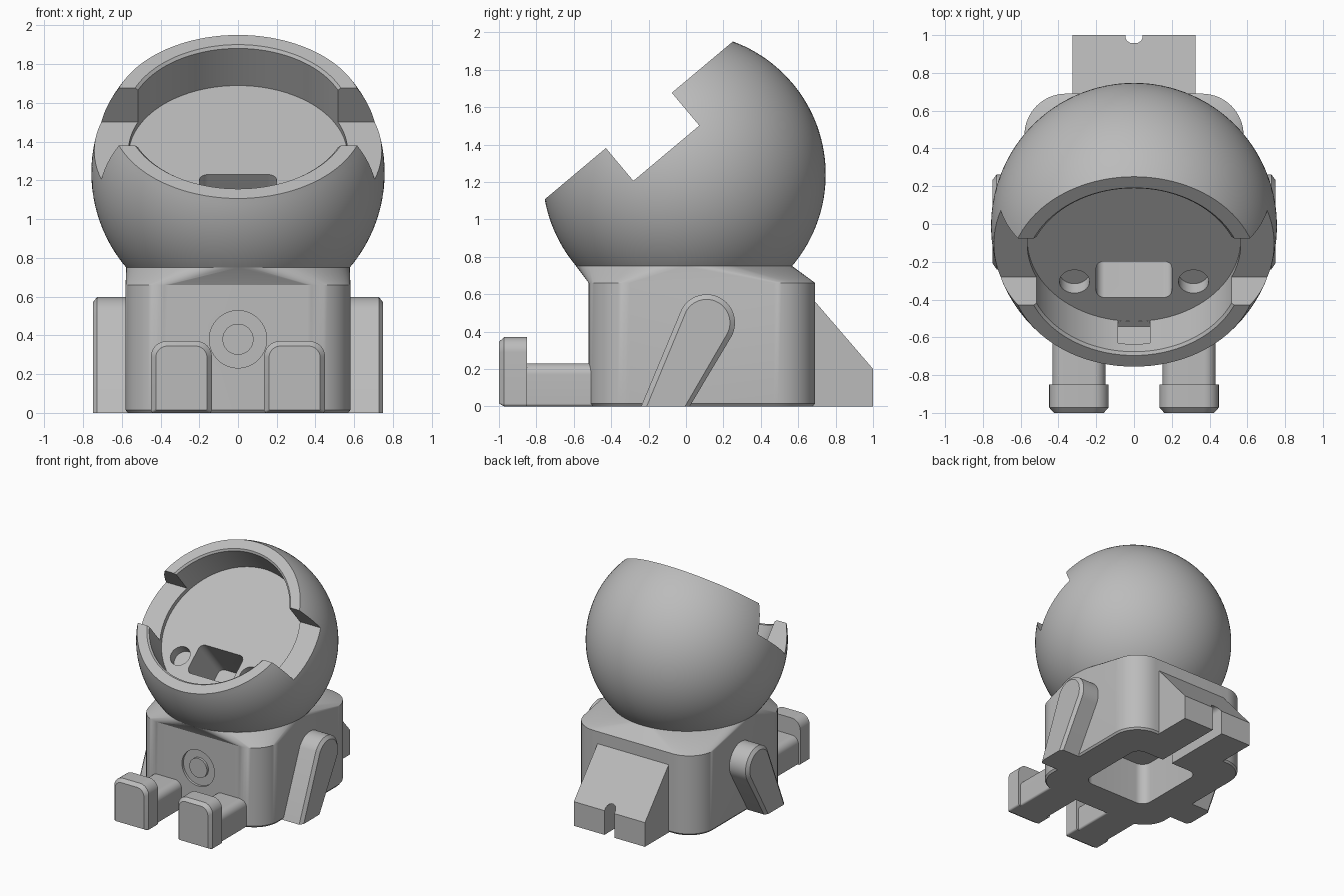
import bpy
import bmesh
from math import sin, cos, radians, sqrt, asin
from mathutils import Matrix, Vector

cube = bpy.data.objects.get("Cube")
if cube:
    bpy.data.objects.remove(cube, do_unlink=True)

GREY = (0.5, 0.5, 0.5, 1.0)
mat = bpy.data.materials.new("plain grey")
mat.use_nodes = True
mat.diffuse_color = GREY
bsdf = next(n for n in mat.node_tree.nodes if n.type == 'BSDF_PRINCIPLED')
bsdf.inputs["Base Color"].default_value = GREY


# ---------- helpers ----------
def finish(name, bm):
    bmesh.ops.remove_doubles(bm, verts=bm.verts, dist=1e-5)
    bmesh.ops.recalc_face_normals(bm, faces=bm.faces)
    mesh = bpy.data.meshes.new(name)
    bm.to_mesh(mesh)
    bm.free()
    mesh.materials.append(mat)
    obj = bpy.data.objects.new(name, mesh)
    bpy.context.collection.objects.link(obj)
    return obj


def loft(name, rings):
    """Skin a list of equal-length rings and cap both ends."""
    bm = bmesh.new()
    vs = [[bm.verts.new(p) for p in ring] for ring in rings]
    n = len(vs[0])
    for a, b in zip(vs, vs[1:]):
        for i in range(n):
            j = (i + 1) % n
            bm.faces.new((a[i], a[j], b[j], b[i]))
    bm.faces.new(vs[0][::-1])
    bm.faces.new(vs[-1])
    return finish(name, bm)


def rounded(cx, cy, hx, hy, radii, k=12):
    """Rounded rectangle, corners in order ++, -+, --, +-."""
    pts = []
    for q, (sx, sy) in enumerate(((1, 1), (-1, 1), (-1, -1), (1, -1))):
        r = radii[q]
        for i in range(k + 1):
            a = radians(90 * (q + i / k))
            pts.append((cx + sx * (hx - r) + r * cos(a),
                        cy + sy * (hy - r) + r * sin(a)))
    return pts


def circle(r, cx=0, cy=0, n=64):
    return [(cx + r * cos(radians(360 * i / n)), cy + r * sin(radians(360 * i / n)))
            for i in range(n)]


def at_z(pts, z):
    return [(x, y, z) for x, y in pts]


def at_y(pts, y):
    return [(x, y, z) for x, z in pts]


def at_x(pts, x):
    return [(x, y, z) for y, z in pts]


def box(name, x0, x1, y0, y1, z0, z1):
    pts = [(x0, y0), (x1, y0), (x1, y1), (x0, y1)]
    return loft(name, [at_z(pts, z0), at_z(pts, z1)])


def cut(obj, cutters):
    for c in cutters:
        c.hide_render = True
        m = obj.modifiers.new("cut", 'BOOLEAN')
        m.operation = 'DIFFERENCE'
        m.solver = 'EXACT'
        m.object = c
    bpy.context.view_layer.update()
    dg = bpy.context.evaluated_depsgraph_get()
    mesh = bpy.data.meshes.new_from_object(obj.evaluated_get(dg))
    obj.modifiers.clear()
    obj.data = mesh
    for c in cutters:
        bpy.data.objects.remove(c, do_unlink=True)


def smooth(obj, angle=25):
    bpy.ops.object.select_all(action='DESELECT')
    obj.select_set(True)
    bpy.context.view_layer.objects.active = obj
    bpy.ops.object.shade_smooth_by_angle(angle=radians(angle))


parts = []

# ---------- head: turned shell, tilted forward ----------
R, RIM, FLOOR, BORE, LIP = 0.757, 0.377, 0.113, 0.565, 0.014
HEAD_Y, HEAD_Z = -0.01, 1.24
top = asin(RIM / R)
profile = [(0, -R)]
STEPS = 48
for i in range(1, STEPS + 1):
    a = radians(-90) + (top + radians(90)) * i / STEPS
    profile.append((R * cos(a), R * sin(a)))
profile += [(BORE + LIP, RIM), (BORE, RIM - LIP), (BORE, FLOOR), (0, FLOOR)]
bm = bmesh.new()
verts = [bm.verts.new((r, 0, z)) for r, z in profile]
edges = [bm.edges.new(p) for p in zip(verts, verts[1:])]
bmesh.ops.spin(bm, geom=verts + edges, cent=(0, 0, 0), axis=(0, 0, 1),
               angle=radians(360), steps=96)
head = finish("head_shell", bm)

# side notches, face pit, eye holes and the groove below the face
cutters = [
    box("notch_cutter", -1, 1, -0.23, 0.23, 0.148, 1),
    box("groove_cutter", -0.085, 0.085, -0.60, -0.5, FLOOR + 0.001, 0.3),
]
slot = rounded(0, -0.275, 0.2, 0.125, [0.045] * 4)
cutters.append(loft("pit_cutter", [at_z(slot, -0.28), at_z(slot, 0.2)]))
for s in (-1, 1):
    eye = circle(0.08, s * 0.315, -0.29, 40)
    cutters.append(loft("eye_cutter", [at_z(eye, 0.035), at_z(eye, 0.2)]))
cut(head, cutters)
head.data.transform(Matrix.Translation((0, HEAD_Y, HEAD_Z)) @ Matrix.Rotation(radians(40), 4, 'X'))
parts.append(head)

# ---------- body: rounded block blending into a round collar ----------
K, CORNER = 16, 0.22
outline = rounded(0, 0.085, 0.58, 0.605, [CORNER] * 4, K)
base = rounded(0, 0.085, 0.568, 0.593, [CORNER - 0.012] * 4, K)
collar = rounded(0, HEAD_Y, 0.578, 0.578, [0.578] * 4, K)
body = loft("body", [at_z(base, 0), at_z(outline, 0.015), at_z(outline, 0.66), at_z(collar, 0.75)])


def channel():
    arch = rounded(0, 0.075, 0.045, 0.175, [0.04, 0.04, 0, 0], 8)
    return loft("channel_cutter", [at_y(arch, 0.3), at_y(arch, 1.1)])


# underside recess and the ring groove on the chest
recess = rounded(0, 0.08, 0.3, 0.32, [0.08] * 4)
ring = loft("ring_cutter", [at_y(circle(0.148, 0, 0.38), y) for y in (-0.6, -0.5)])
cut(body, [loft("recess_cutter", [at_z(recess, -0.1), at_z(recess, 0.35)]), channel(), ring])
parts.append(body)
button = circle(0.08, 0, 0.38)
parts.append(loft("chest_button", [at_y(button, -0.52), at_y(button, -0.49)]))

# ---------- tail support with cable channel ----------
wedge = [(0.6, 0), (1, 0), (1, 0.2), (0.69, 0.56), (0.6, 0.56)]
tail = loft("tail_support", [at_x(wedge, -0.325), at_x(wedge, 0.325)])
cut(tail, [channel()])
parts.append(tail)

# ---------- legs, feet and arms ----------


def arm_outline(r, front, back):
    pts = [(0.11 + r * cos(radians(a)), 0.447 + r * sin(radians(a)))
           for a in range(-31, 158, 7)]
    return pts + [(front, 0), (back, 0)]


for side, s in (("left", 1), ("right", -1)):
    cx = s * 0.292
    leg = rounded(cx, 0.115, 0.14, 0.115, [0.06, 0.06, 0.015, 0.015])
    parts.append(loft(side + "_leg", [at_y(leg, -0.87), at_y(leg, -0.45)]))

    foot = rounded(cx, 0.185, 0.157, 0.185, [0.08, 0.08, 0.015, 0.015])
    toe = rounded(cx, 0.18, 0.132, 0.165, [0.06, 0.06, 0.005, 0.005])
    parts.append(loft(side + "_foot", [at_y(toe, -1), at_y(foot, -0.972), at_y(foot, -0.85)]))

    arm, face = arm_outline(0.152, -0.24, 0.02), arm_outline(0.125, -0.21, -0.005)
    parts.append(loft(side + "_arm", [at_x(arm, s * 0.5), at_x(arm, s * 0.727), at_x(face, s * 0.748)]))

for p in parts:
    smooth(p)
